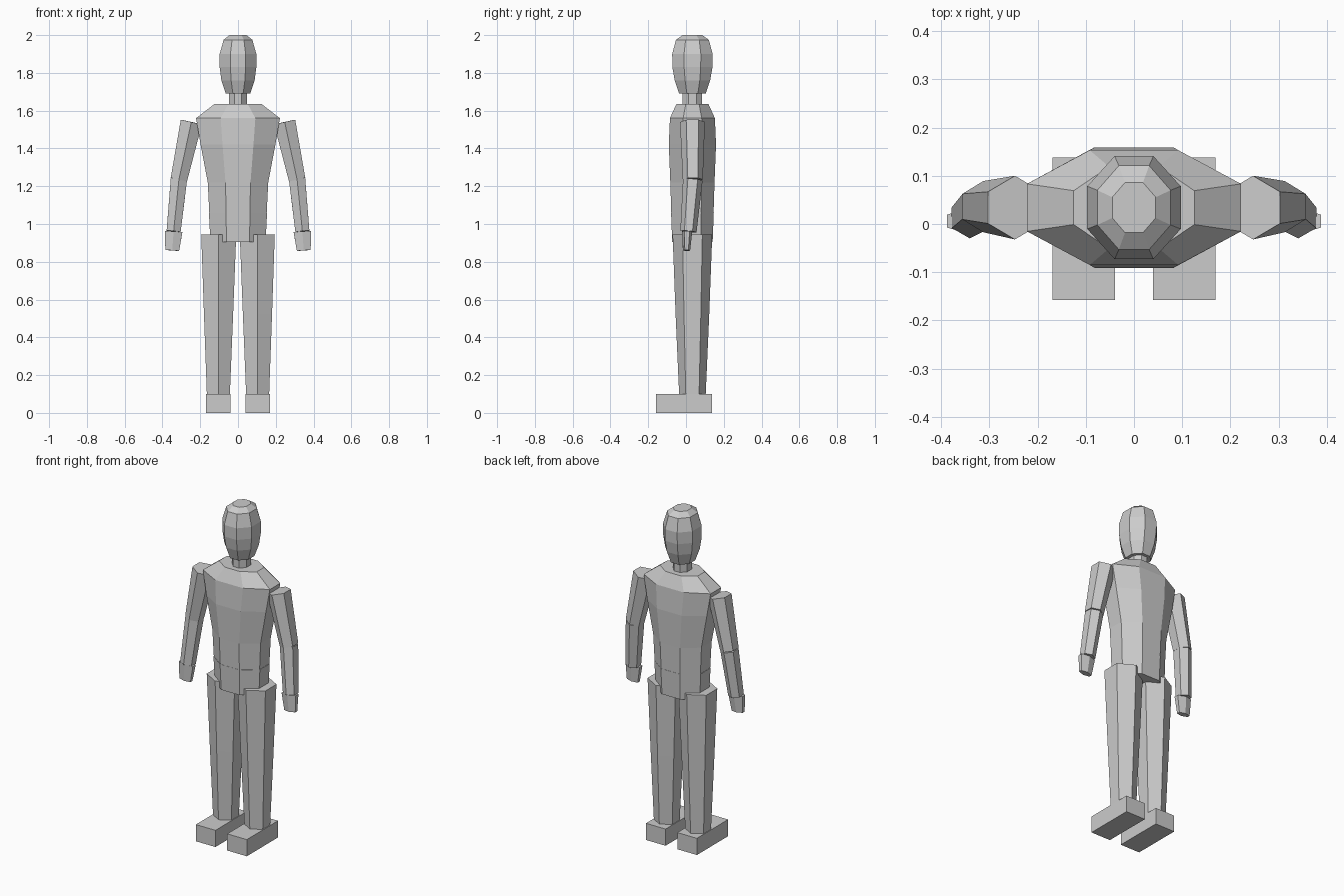
import bpy, bmesh, math
from mathutils import Vector

if "Cube" in bpy.data.objects:
    bpy.data.objects.remove(bpy.data.objects["Cube"])

CY = 0.034  # depth of the body's centre line


def finish(name, bm):
    bmesh.ops.recalc_face_normals(bm, faces=bm.faces)
    me = bpy.data.meshes.new(name)
    bm.to_mesh(me)
    bm.free()
    ob = bpy.data.objects.new(name, me)
    bpy.context.collection.objects.link(ob)
    return ob


def skin(name, rings):
    """Join successive rings of points and cap both ends."""
    bm = bmesh.new()
    loops = [[bm.verts.new(p) for p in ring] for ring in rings]
    n = len(loops[0])
    for a, b in zip(loops, loops[1:]):
        for i in range(n):
            j = (i + 1) % n
            bm.faces.new((a[i], a[j], b[j], b[i]))
    bm.faces.new(loops[0])
    bm.faces.new(loops[-1])
    return finish(name, bm)


def octagons(name, profile):
    """Stack of flat-fronted octagons: (z, half width, half depth)."""
    k = 1 / math.cos(math.pi / 8)
    angles = [math.pi / 8 + i * math.pi / 4 for i in range(8)]
    skin(name, [[(hx * k * math.cos(a), CY + hy * k * math.sin(a), z) for a in angles]
                for z, hx, hy in profile])


def limb(name, p0, p1, r0, r1):
    """Tapered hexagon between two points, a corner facing front; r = (rx, ry)."""
    p0, p1 = Vector(p0), Vector(p1)
    axis = (p1 - p0).normalized()
    v = (Vector((0, 1, 0)) - axis * axis.y).normalized()
    u = v.cross(axis)
    angles = [math.radians(30 + 60 * i) for i in range(6)]
    skin(name, [[p + u * (rx * math.cos(a)) + v * (ry * math.sin(a)) for a in angles]
                for p, (rx, ry) in ((p0, r0), (p1, r1))])


def box(name, lo, hi):
    x0, y0, z0 = lo
    x1, y1, z1 = hi
    skin(name, [[(x0, y0, z), (x1, y0, z), (x1, y1, z), (x0, y1, z)] for z in (z0, z1)])


# Head, neck and trunk
octagons("head", [(1.69, 0.065, 0.07), (1.76, 0.088, 0.094), (1.83, 0.097, 0.106),
                  (1.90, 0.097, 0.107), (1.975, 0.076, 0.087), (2.0, 0.045, 0.052)])
octagons("neck", [(1.62, 0.047, 0.052), (1.70, 0.047, 0.052)])
octagons("chest", [(1.06, 0.152, 0.112), (1.22, 0.16, 0.117), (1.42, 0.198, 0.125),
                   (1.56, 0.222, 0.119), (1.635, 0.125, 0.085)])
octagons("pelvis", [(0.905, 0.146, 0.107), (1.06, 0.154, 0.113)])

# Limbs on both sides
for side, s in (("left", 1), ("right", -1)):
    shoulder = (s * 0.247, CY, 1.54)
    elbow = (s * 0.313, 0.036, 1.235)
    wrist = (s * 0.341, 0.013, 0.96)
    limb(side + "_upper_arm", shoulder, elbow, (0.066, 0.066), (0.051, 0.053))
    limb(side + "_forearm", elbow, wrist, (0.05, 0.052), (0.043, 0.043))
    limb(side + "_hand", (s * 0.341, 0.006, 0.96), (s * 0.348, 0.003, 0.86),
         (0.054, 0.027), (0.042, 0.019))

    hip = (s * 0.102, CY, 0.945)
    knee = (s * 0.103, CY, 0.52)
    ankle = (s * 0.104, CY, 0.09)
    limb(side + "_thigh", hip, knee, (0.107, 0.105), (0.089, 0.089))
    limb(side + "_shin", knee, ankle, (0.089, 0.089), (0.07, 0.07))
    xs = sorted((s * 0.039, s * 0.169))
    box(side + "_foot", (xs[0], -0.158, 0), (xs[1], 0.138, 0.1))
